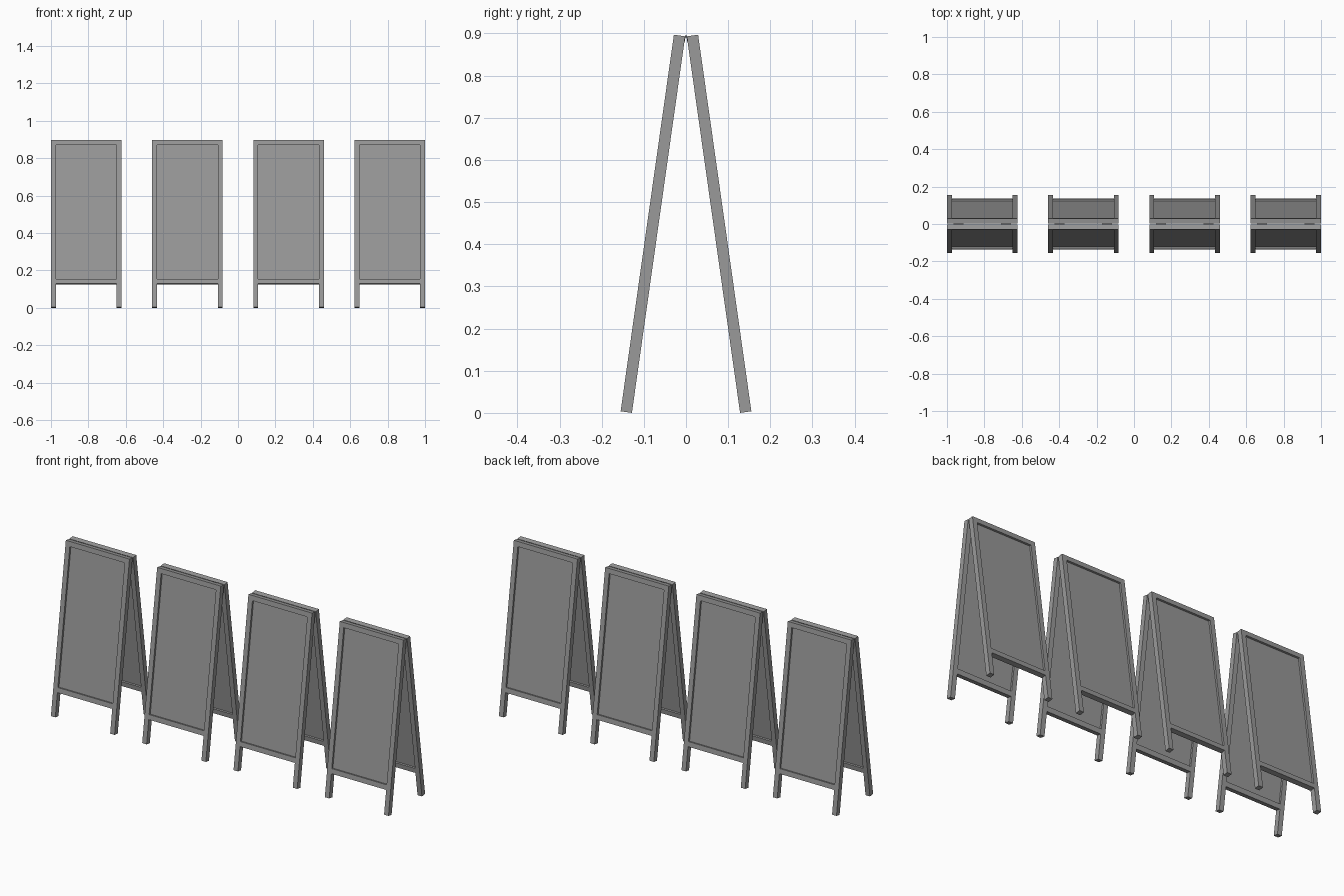
import bpy, bmesh, math
from mathutils import Matrix

if "Cube" in bpy.data.objects:
    bpy.data.objects.remove(bpy.data.objects["Cube"])

TILT = math.radians(8.05)
W, L, T, RAIL = 0.377, 0.902, 0.027, 0.026    # board width, length, thickness, rail width
FOOT_Y = 0.1283                               # inner edge of the feet from centre
RECESS = 0.010
CENTRES = [-0.8115, -0.2705, 0.2705, 0.8115]


def material(name, v):
    mat = bpy.data.materials.new(name)
    mat.diffuse_color = (v, v, v, 1)
    mat.use_nodes = True
    mat.node_tree.nodes["Principled BSDF"].inputs["Base Color"].default_value = mat.diffuse_color
    return mat


dark_grey = material("dark_grey", 0.32)
hinge_grey = material("hinge_grey", 0.1)


def box(bm, x0, x1, y0, y1, z0, z1):
    m = Matrix.Translation(((x0 + x1) / 2, (y0 + y1) / 2, (z0 + z1) / 2)) \
        @ Matrix.Diagonal((x1 - x0, y1 - y0, z1 - z0, 1))
    bmesh.ops.create_cube(bm, size=1, matrix=m)


def make_mesh(name, build, mat):
    bm = bmesh.new()
    build(bm)
    me = bpy.data.meshes.new(name)
    bm.to_mesh(me)
    bm.free()
    me.materials.append(mat)
    return me


def place(name, me, matrix):
    ob = bpy.data.objects.new(name, me)
    bpy.context.collection.objects.link(ob)
    ob.matrix_world = matrix


# Frame: two full-length legs with a top and a bottom rail
def frame(bm):
    h = W / 2
    for x0 in (-h, h - RAIL):
        box(bm, x0, x0 + RAIL, -T, 0, 0, L)
    for z0 in (0.127, L - RAIL):
        box(bm, -h + RAIL, h - RAIL, -T, 0, z0, z0 + RAIL)


# Recessed writing panel
def panel(bm):
    h = W / 2 - RAIL
    box(bm, -h, h, -T + RECESS, -RECESS, 0.127 + RAIL, L - RAIL)


# Thin hinge leaves on the inner face
def leaves(bm):
    for x in (-0.127, 0.127):
        box(bm, x - 0.027, x + 0.027, -0.0005, 0.001, L - 0.012, L)


# Hinge pins along the ridge
def pins(bm):
    for x in (-0.127, 0.127):
        m = Matrix.Translation((x, 0, 0.8925)) @ Matrix.Rotation(math.pi / 2, 4, 'Y')
        bmesh.ops.create_cone(bm, cap_ends=True, segments=8, radius1=0.003,
                              radius2=0.003, depth=0.054, matrix=m)


parts = {"frame": make_mesh("frame", frame, dark_grey),
         "panel": make_mesh("panel", panel, dark_grey),
         "hinge_leaves": make_mesh("hinge_leaves", leaves, hinge_grey)}
pin_mesh = make_mesh("hinge_pins", pins, hinge_grey)
lean = Matrix.Translation((0, -FOOT_Y, 0)) @ Matrix.Rotation(-TILT, 4, 'X')

for i, cx in enumerate(CENTRES, 1):
    base = Matrix.Translation((cx, 0, 0))
    for side, turn in (("front", 0), ("back", math.pi)):
        m = base @ Matrix.Rotation(turn, 4, 'Z') @ lean
        for name, me in parts.items():
            place(f"sign_{i}_{side}_{name}", me, m)
    place(f"sign_{i}_hinge_pins", pin_mesh, base)
